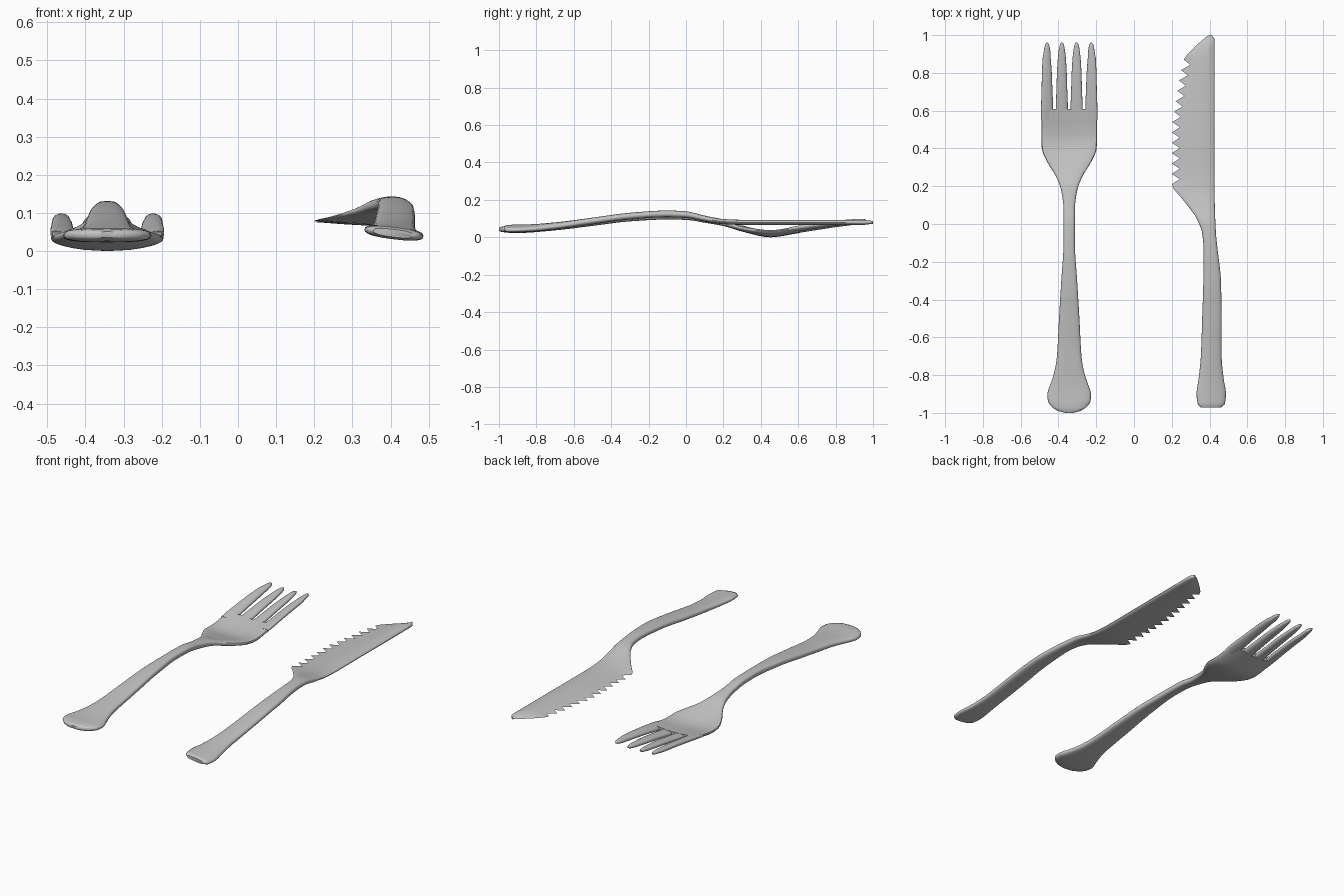
import bpy, bmesh, math

cube = bpy.data.objects.get("Cube")
if cube:
    bpy.data.objects.remove(cube)

steel = bpy.data.materials.new("brushed_steel")
steel.use_nodes = True
STEEL = (0.55, 0.55, 0.55, 1)
steel.diffuse_color = STEEL
steel.node_tree.nodes["Principled BSDF"].inputs["Base Color"].default_value = STEEL

SIDES = 24


def slope(pts, i, c):
    """Monotone tangent of column c at station i."""
    if i == 0 or i == len(pts) - 1:
        return 0
    a = (pts[i][c] - pts[i - 1][c]) / (pts[i][0] - pts[i - 1][0])
    b = (pts[i + 1][c] - pts[i][c]) / (pts[i + 1][0] - pts[i][0])
    return 0 if a * b <= 0 else 2 * a * b / (a + b)


def sample(pts, y):
    """Smoothly interpolate every column of a station list at y."""
    y = min(max(y, pts[0][0]), pts[-1][0])
    i = max(k for k in range(len(pts) - 1) if pts[k][0] <= y)
    h = pts[i + 1][0] - pts[i][0]
    t = (y - pts[i][0]) / h
    out = []
    for c in range(1, len(pts[0])):
        s, e = pts[i][c], pts[i + 1][c]
        if i in (0, len(pts) - 2):
            out.append(s + (e - s) * t)
            continue
        m, n = slope(pts, i, c) * h, slope(pts, i + 1, c) * h
        out.append(s + m * t + (3 * (e - s) - 2 * m - n) * t**2 + (m + n - 2 * (e - s)) * t**3)
    return out


def ring_uv(power):
    """Rounded flat section in the -1..1 square."""
    for k in range(SIDES):
        a = 2 * math.pi * k / SIDES
        c, s = math.cos(a), math.sin(a)
        yield (math.copysign(abs(c) ** (2 / power), c), math.copysign(abs(s) ** (2 / power), s))


def loft(name, ys, section):
    """Skin the closed sections found at each y."""
    bm = bmesh.new()
    rings = [[bm.verts.new((x, y, z)) for x, z in section(y)] for y in ys]
    for a, b in zip(rings, rings[1:]):
        for k in range(SIDES):
            j = (k + 1) % SIDES
            bm.faces.new((a[k], a[j], b[j], b[k]))
    bm.faces.new(rings[0])
    bm.faces.new(rings[-1])
    bmesh.ops.recalc_face_normals(bm, faces=bm.faces)
    mesh = bpy.data.meshes.new(name)
    bm.to_mesh(mesh)
    bm.free()
    mesh.materials.append(steel)
    obj = bpy.data.objects.new(name, mesh)
    bpy.context.collection.objects.link(obj)
    bpy.ops.object.select_all(action='DESELECT')
    obj.select_set(True)
    bpy.context.view_layer.objects.active = obj
    bpy.ops.object.shade_smooth_by_angle(angle=math.radians(45))
    return obj


def rows(start, end, step, extra=()):
    n = round((end - start) / step)
    return sorted({round(start + (end - start) * k / n, 4) for k in range(n + 1)} | set(extra))


# Side profile of the fork: y, height, dish of the bowl
fork_path = [(-1, .043, 0), (-.9, .041, 0), (-.7, .055, 0), (-.5, .079, 0), (-.3, .103, 0),
             (-.1, .113, 0), (0, .111, 0), (.1, .096, 0), (.2, .078, 0), (.3, .047, .006),
             (.45, .015, .017), (.6, .036, .017), (.8, .066, .014), (.96, .085, .01)]
# Fork body outline: y, half width, half thickness
fork_body = [(-1, .02, .008), (-.99, .06, .013), (-.97, .09, .016), (-.94, .112, .018),
             (-.9, .116, .018), (-.85, .1, .018), (-.78, .078, .018), (-.7, .065, .018),
             (-.5, .054, .018), (-.3, .042, .018), (-.1, .03, .018), (.08, .03, .018),
             (.18, .043, .018), (.25, .069, .017), (.33, .117, .016), (.4, .145, .015),
             (.45, .147, .015), (.61, .147, .014)]
FORK_X, FORK_HALF = -.343, .147


def fork_point(x, y, dz):
    z, dish = sample(fork_path, y)
    return FORK_X + x, z + dz + dish * (x / FORK_HALF) ** 2


def body_section(y):
    w, t = sample(fork_body, y)
    return [fork_point(u * w, y, v * t) for u, v in ring_uv(3)]


loft("fork_body", rows(-1, .61, .025, [p[0] for p in fork_body]), body_section)

# Four tapering tines
tine = [(.55, .032, .012), (.61, .032, .0135), (.7, .029, .0135), (.8, .026, .013),
        (.88, .021, .012), (.93, .015, .01), (.95, .01, .008), (.962, .003, .003)]
for i in range(4):
    cx = (i - 1.5) * .078

    def tine_section(y, cx=cx):
        w, t = sample(tine, y)
        # outer tines keep a straight outside edge
        shift = math.copysign((.031 - w) * .25, cx) if abs(cx) > .1 and y < .9 else 0
        return [fork_point(cx + shift + u * w, y, v * t) for u, v in ring_uv(2.4)]

    loft("fork_tine_%d" % (i + 1), rows(.55, .962, .03, [p[0] for p in tine]), tine_section)

# Knife side profile: y, height, half thickness, sideways tilt
knife_path = [(-.9725, .047, .01, .12), (-.955, .047, .016, .12), (-.85, .049, .017, .11),
              (-.7, .061, .018, .06), (-.5, .087, .018, 0), (-.3, .113, .018, 0),
              (-.1, .125, .018, 0), (0, .121, .018, 0), (.1, .1, .017, 0),
              (.2, .084, .015, 0), (.3, .08, .015, 0), (.95, .08, .015, 0), (1, .08, .008, 0)]
# Knife outline: y, left-hand edge, right-hand edge
knife_edge = [(-.9725, .355, .46), (-.955, .338, .48), (-.9, .331, .487), (-.82, .342, .475),
              (-.7, .354, .464), (-.5, .361, .464), (-.3, .367, .46), (-.13, .368, .442),
              (-.05, .361, .434), (.03, .331, .43), (.13, .258, .427), (.21, .2, .426),
              (.5, .2, .426), (.65, .22, .427), (.87, .264, .427), (.95, .335, .427),
              (.985, .375, .425), (1, .395, .41)]
TOOTH, FIRST, LAST = .055, .21, .87


def knife_section(y):
    z, t, tilt = sample(knife_path, y)
    left, right = sample(knife_edge, y)
    mid, w = (left + right) / 2, (right - left) / 2
    blade = min(max(y / .22, 0), 1)
    # every other row inside the serrated span is a notch
    notch = 0
    if FIRST < y < LAST:
        notch = .042 if round((y - FIRST) / TOOTH * 2) % 2 else 0
    pts = []
    for u, v in ring_uv(2.6):
        wedge = .06 + .94 * min(1, (u + 1) / 1.5) ** .9
        thick = t * ((1 - blade) + blade * wedge)
        cut = notch * max(0, (-u - .3) / .7)
        pts.append((mid + u * w + cut, z + v * thick - tilt * u * w - .004 * blade * (1 - wedge)))
    return pts


half = TOOTH / 2
knife_rows = [round(FIRST + half * k, 4) for k in range(-43, 29)] + [-.965, -.955, .993, 1]
loft("knife", sorted(knife_rows), knife_section)
